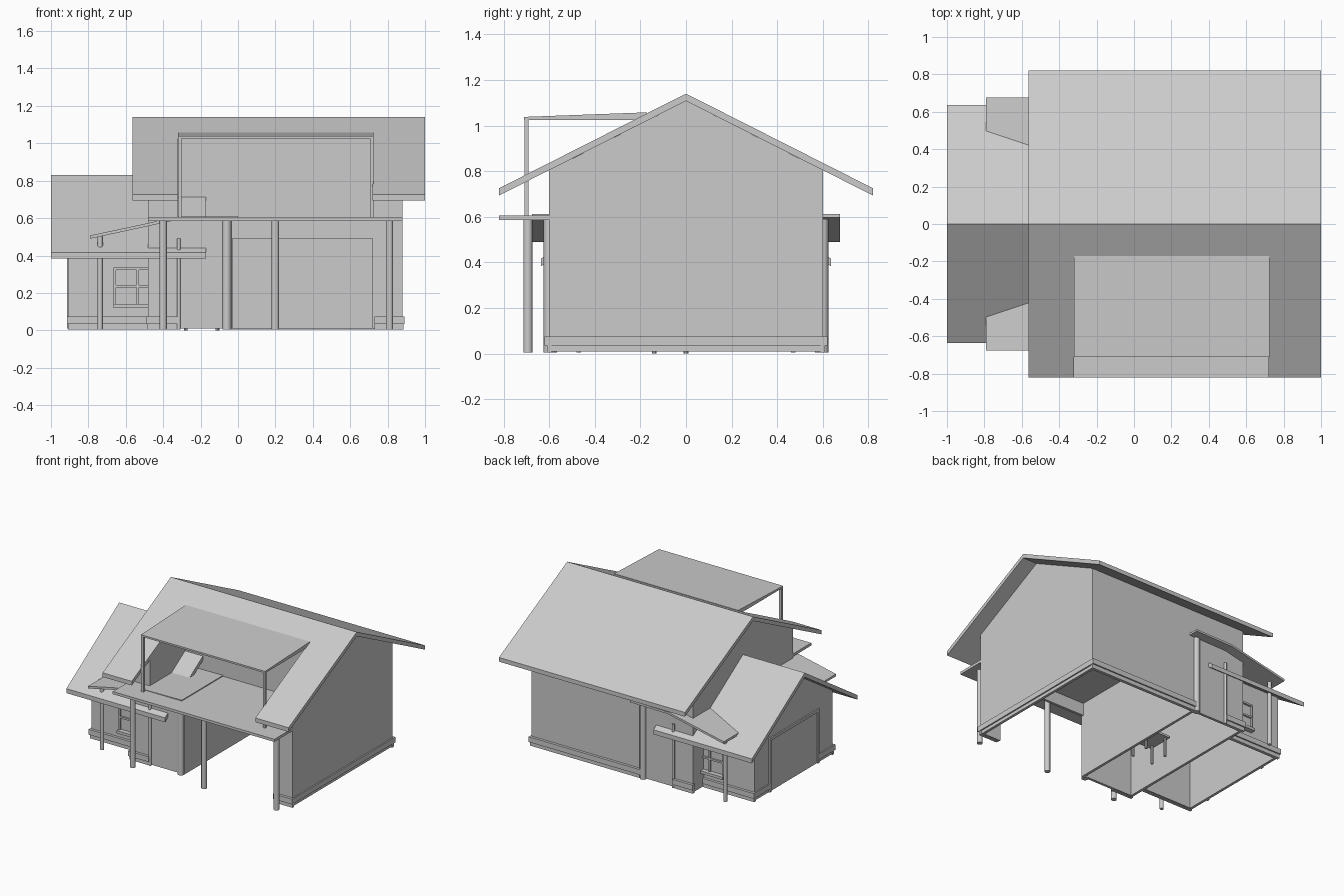
import bpy, bmesh, math
from mathutils import Vector

if "Cube" in bpy.data.objects:
    bpy.data.objects.remove(bpy.data.objects["Cube"])


def link(name, bm):
    bmesh.ops.recalc_face_normals(bm, faces=bm.faces)
    me = bpy.data.meshes.new(name)
    bm.to_mesh(me)
    bm.free()
    ob = bpy.data.objects.new(name, me)
    bpy.context.collection.objects.link(ob)
    return ob


def prism(name, pts, axis, a, b):
    """Extrude a 2D outline along x (pts are y,z) or y (pts are x,z)."""
    bm = bmesh.new()
    place = (lambda p, t: (t, p[0], p[1])) if axis == 'x' else (lambda p, t: (p[0], t, p[1]))
    face = bm.faces.new([bm.verts.new(place(p, a)) for p in pts])
    ext = bmesh.ops.extrude_face_region(bm, geom=[face])
    verts = [v for v in ext['geom'] if isinstance(v, bmesh.types.BMVert)]
    d = Vector((b - a, 0, 0)) if axis == 'x' else Vector((0, b - a, 0))
    bmesh.ops.translate(bm, verts=verts, vec=d)
    return link(name, bm)


def box(name, x0, x1, y0, y1, z0, z1):
    return prism(name, [(x0, z0), (x1, z0), (x1, z1), (x0, z1)], 'y', y0, y1)


def post(name, x, y, z0, z1, r, sides=12):
    bm = bmesh.new()
    bmesh.ops.create_cone(bm, cap_ends=True, segments=sides, radius1=r, radius2=r, depth=z1 - z0)
    bmesh.ops.translate(bm, verts=bm.verts, vec=(x, y, (z0 + z1) / 2))
    ob = link(name, bm)
    for p in ob.data.polygons:
        p.use_smooth = len(p.vertices) == 4
    ob.data.set_sharp_from_angle(angle=math.radians(40))
    return ob


def slope(name, x0, x1, y0, y1, top, k, t):
    """One roof slope between two y positions, ridge height top, fall k, thickness t."""
    h = lambda y: top - k * abs(y)
    prism(name, [(y0, h(y0)), (y1, h(y1)), (y1, h(y1) - t), (y0, h(y0) - t)], 'x', x0, x1)


# main roof, with the terrace opening left out of the front slope
K = 0.506
slope("main_roof_back", -0.565, 1.0, 0, 0.82, 1.14, K, 0.032)
slope("main_roof_front_top", -0.32, 0.72, -0.18, 0, 1.14, K, 0.032)
slope("main_roof_front_left", -0.565, -0.32, -0.82, 0, 1.14, K, 0.032)
slope("main_roof_front_right", 0.72, 1.0, -0.82, 0, 1.14, K, 0.032)

# main gable walls
gable = [(-0.6, 0.01), (0.6, 0.01), (0.6, 0.804), (0, 1.108), (-0.6, 0.804)]
prism("right_gable_wall", gable, 'x', 0.86, 0.88)
prism("left_gable_wall", gable, 'x', -0.48, -0.46)

# main long walls
box("back_wall", -0.48, 0.88, 0.58, 0.6, 0.01, 0.804)
box("front_wall_left", -0.48, -0.03, -0.6, -0.58, 0.01, 0.6)
box("front_pier_right", 0.72, 0.88, -0.6, -0.58, 0.01, 0.6)
box("garage_lintel", -0.03, 0.72, -0.6, -0.58, 0.49, 0.6)
box("front_upper_wall_left", -0.48, -0.32, -0.6, -0.58, 0.6, 0.804)
box("front_upper_wall_right", 0.72, 0.88, -0.6, -0.58, 0.6, 0.804)
box("garage_partition", -0.05, -0.03, -0.6, 0.6, 0.01, 0.59)

# plinth band and base lip
for s in (-1, 1):
    for z0, z1, g in ((0.035, 0.075, 0.02), (0.005, 0.035, 0.01)):
        y0, y1 = sorted((s * 0.59, s * (0.6 + g)))
        box("plinth_left", -0.48 - g / 2, -0.32, y0, y1, z0, z1)
        box("plinth_long", 0.73 if s < 0 else -0.06, 0.88 + g / 2, y0, y1, z0, z1)
        y0, y1 = sorted((s * 0.46, s * (0.47 + g)))
        box("wing_plinth", -0.91, -0.48, y0, y1, z0, z1)
box("plinth_right_side", 0.87, 0.89, -0.62, 0.62, 0.035, 0.075)

# terrace: floor, back wall, side cheeks, canopy and its posts
box("terrace_floor", -0.48, 0.88, -0.82, 0.59, 0.585, 0.605)
box("terrace_back_wall", -0.32, 0.72, -0.18, -0.16, 0.6, 1.03)
for x in (-0.33, 0.72):
    prism("terrace_cheek", [(-0.6, 0.6), (-0.17, 0.6), (-0.17, 1.03), (-0.6, 0.81)], 'x', x, x + 0.01)
prism("terrace_canopy", [(-0.71, 1.025), (-0.17, 1.025), (-0.17, 1.058), (-0.71, 1.038)],
      'x', -0.32, 0.725)
for x in (-0.31, 0.715):
    box("canopy_post", x - 0.009, x + 0.009, -0.708, -0.69, 0.6, 1.03)

# columns beneath the terrace
for x in (-0.4, 0.2, 0.81):
    post("terrace_column", x, -0.693, 0.005, 0.59, 0.02)

# wing roof, running on through the main house
for s in (-1, 1):
    slope("wing_roof", -1.0, -0.17, 0, s * 0.635, 0.83, 0.65, 0.034)

# wing walls and end door frame
prism("wing_gable_wall", [(-0.47, 0.01), (0.47, 0.01), (0.47, 0.492), (0, 0.797), (-0.47, 0.492)],
      'x', -0.905, -0.885)
for s in (-1, 1):
    y0, y1 = sorted((s * 0.45, s * 0.47))
    box("wing_side_wall", -0.905, -0.47, y0, y1, 0.01, 0.495)
    y0, y1 = sorted((s * 0.29, s * 0.49))
    box("wing_end_plinth", -0.915, -0.9, y0, y1, 0.035, 0.075)
    y0, y1 = sorted((s * 0.28, s * 0.3))
    box("door_frame_side", -0.915, -0.9, y0, y1, 0.01, 0.42)
box("door_frame_top", -0.915, -0.9, -0.3, 0.3, 0.4, 0.42)

# porch roof: one bent slab crossing the house from front to back
prism("porch_roof", [(-0.79, 0.49), (-0.32, 0.592), (0, 0.597), (0, 0.612), (-0.32, 0.608), (-0.79, 0.507)],
      'y', -0.675, 0.675)

# porch posts and wing windows, front and back
for s in (-1, 1):
    post("porch_post", -0.737, s * 0.58, 0.005, 0.505, 0.014)
    post("wall_post", -0.317, s * 0.605, 0.005, 0.49, 0.01)
    post("corner_post", -0.06, s * 0.6, 0.005, 0.59, 0.024)

    def bar(name, x0, x1, z0, z1, out):
        y0, y1 = sorted((s * 0.465, s * out))
        box(name, x0, x1, y0, y1, z0, z1)
    bar("window_pane", -0.66, -0.48, 0.14, 0.33, 0.474)
    bar("window_left_jamb", -0.665, -0.652, 0.13, 0.335, 0.49)
    bar("window_head", -0.665, -0.48, 0.322, 0.335, 0.49)
    bar("window_sill", -0.665, -0.48, 0.12, 0.14, 0.51)
    bar("window_mullion", -0.543, -0.53, 0.14, 0.325, 0.487)
    bar("window_rail", -0.655, -0.48, 0.229, 0.242, 0.487)

# small table inside the house
box("table_top", -0.3, -0.09, -0.17, 0.03, 0.14, 0.155)
for x in (-0.28, -0.11):
    for y in (-0.14, 0.0):
        post("table_leg", x, y, 0.0, 0.145, 0.01, 8)
